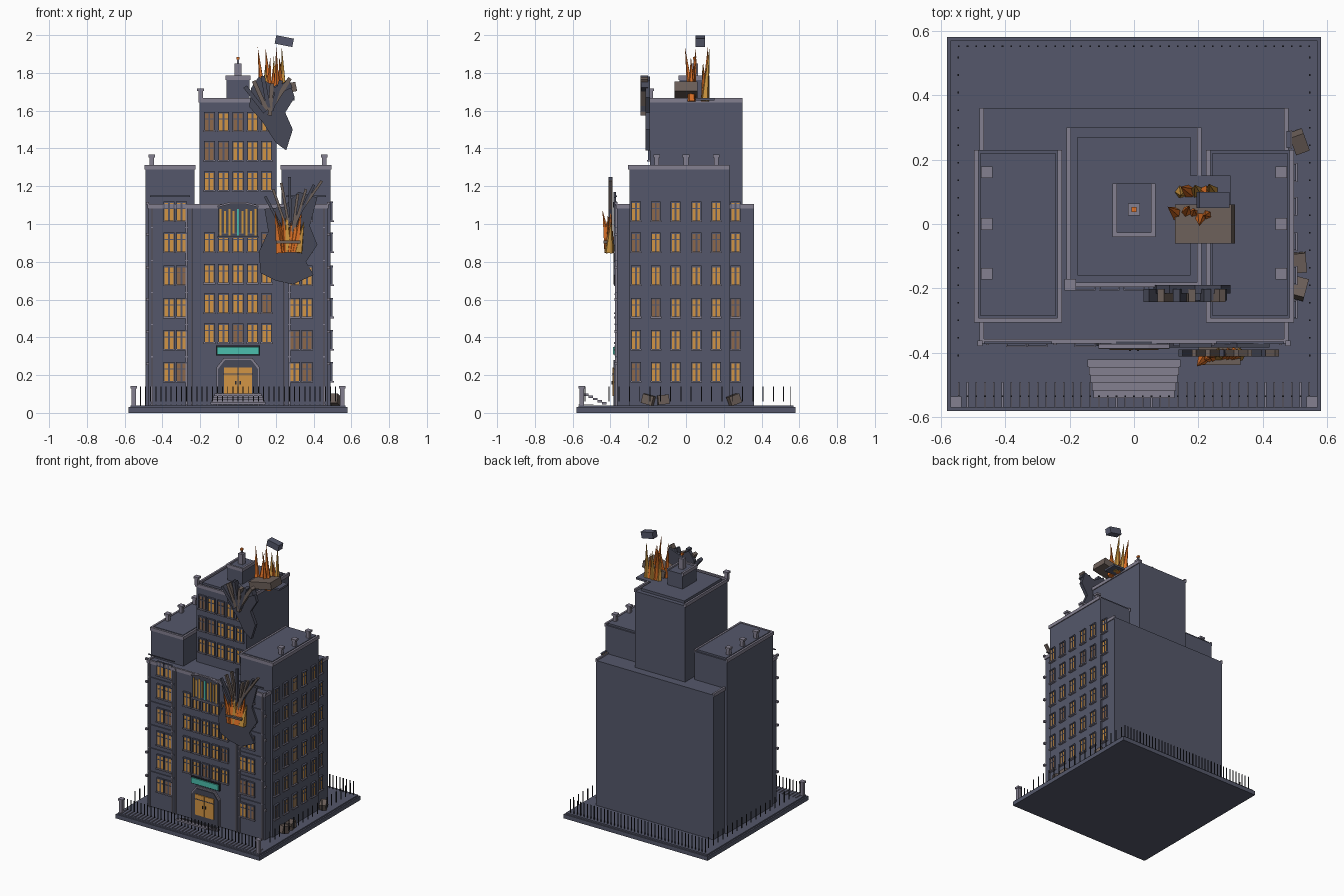
import bpy, bmesh, random
from math import radians
from mathutils import Matrix, Vector, Euler

random.seed(4)
cube = bpy.data.objects.get("Cube")
if cube:
    bpy.data.objects.remove(cube, do_unlink=True)


def material(name, r, g, b):
    m = bpy.data.materials.new(name)
    m.use_nodes = True
    m.diffuse_color = (r, g, b, 1)
    m.node_tree.nodes["Principled BSDF"].inputs["Base Color"].default_value = (r, g, b, 1)
    return m


WALL = material("slate wall", .09, .097, .145)
DARK = material("charred slate", .062, .066, .095)
TRIM = material("mauve stone", .23, .215, .28)
IRON = material("black iron", .02, .022, .03)
LIT = material("lit amber glass", .65, .3, .06)
DIM = material("dim amber glass", .27, .14, .07)
TEAL = material("teal sign", .07, .52, .42)
FIRE = material("orange flame", .75, .17, .02)
GLOW = material("golden flame", .6, .3, .05)
WOOD = material("ashen timber", .15, .115, .1)


class Part:
    """Collects simple solids into one mesh object."""

    def __init__(self, name, *mats):
        self.name, self.mats, self.bm = name, mats, bmesh.new()

    def paint(self, verts, mat):
        for f in {f for v in verts for f in v.link_faces}:
            f.material_index = self.mats.index(mat or self.mats[0])

    def box(self, center, size, mat=None, tilt=(0, 0, 0)):
        turn = Euler([radians(a) for a in tilt]).to_matrix().to_4x4()
        m = Matrix.Translation(center) @ turn @ Matrix.Diagonal((*size, 1))
        self.paint(bmesh.ops.create_cube(self.bm, size=1, matrix=m)["verts"], mat)

    def span(self, x, y, z, mat=None):
        lows, highs = zip(x, y, z)
        self.box([(a + b) / 2 for a, b in zip(lows, highs)],
                 [b - a for a, b in zip(lows, highs)], mat)

    def spike(self, base, height, radius, mat=None, lean=(0, 0)):
        m = Matrix.Translation(base) @ Euler((lean[0], lean[1], random.random())).to_matrix().to_4x4()
        m = m @ Matrix.Translation((0, 0, height / 2))
        new = bmesh.ops.create_cone(self.bm, cap_ends=True, segments=5, radius1=radius,
                                    radius2=0, depth=height, matrix=m)
        self.paint(new["verts"], mat)

    def plate(self, outline, y, depth, mat=None):
        face = self.bm.faces.new([self.bm.verts.new((x, y, z)) for x, z in outline])
        ext = bmesh.ops.extrude_face_region(self.bm, geom=[face])["geom"]
        verts = [g for g in ext if isinstance(g, bmesh.types.BMVert)]
        bmesh.ops.translate(self.bm, verts=verts, vec=(0, depth, 0))
        self.paint(list(face.verts) + verts, mat)

    def done(self):
        bmesh.ops.recalc_face_normals(self.bm, faces=self.bm.faces)
        mesh = bpy.data.meshes.new(self.name)
        self.bm.to_mesh(mesh)
        self.bm.free()
        for m in self.mats:
            mesh.materials.append(m)
        obj = bpy.data.objects.new(self.name, mesh)
        bpy.context.collection.objects.link(obj)


def block(name, x, y, z, mat=WALL):
    p = Part(name, mat)
    p.span(x, y, z)
    p.done()


# Ground slab and the stacked masses
block("ground_slab", (-.58, .58), (-.58, .58), (0, .03))
block("ground_paving", (-.57, .57), (-.57, .57), (.03, .04))
block("main_body", (-.473, .473), (-.365, .36), (.04, 1.095))
block("tower", (-.203, .203), (-.19, .3), (1, 1.65))
block("tower_roof", (-.175, .175), (-.16, .27), (1.65, 1.668))
block("penthouse", (-.06, .06), (-.035, .125), (1.65, 1.775))
block("left_wing", (.23, .49), (-.3, .23), (.04, 1.3))
block("right_wing", (-.49, -.23), (-.3, .23), (.04, 1.3))
block("left_wing_roof", (.243, .477), (-.285, .22), (1.3, 1.313))
block("right_wing_roof", (-.477, -.243), (-.285, .22), (1.3, 1.313))

# Cornices, open at the back
cornice = Part("cornices", TRIM)


def u_trim(x0, x1, front, back, z, w=.014, h=.018):
    cornice.span((x0 - .006, x1 + .006), (front - .006, front + w - .006), (z - h, z + .006))
    for x in (x0 - .006, x1 + .006 - w):
        cornice.span((x, x + w), (front, back), (z - h, z + .006))


u_trim(-.473, .473, -.365, .36, 1.1)
u_trim(-.203, .203, -.19, .3, 1.66)
u_trim(-.06, .06, -.035, .125, 1.78)
for side in (-.36, .36):
    u_trim(side - .13, side + .13, -.3, .23, 1.306)
cornice.done()

# Chimneys and the rooftop pedestal with its beacon
chimneys = Part("chimneys", TRIM)


def chimney(x, y, z):
    chimneys.box((x, y, z + .02), (.024, .024, .05))
    chimneys.box((x, y, z + .05), (.036, .036, .014))


for x in (-.457, .457):
    for y in (-.155, 0, .16):
        chimney(x, y, 1.31)
chimney(-.198, -.188, 1.66)
chimneys.box((0, .045, 1.81), (.036, .036, .08))
chimneys.box((0, .045, 1.86), (.01, .01, .03))
chimneys.done()
beacon = Part("beacon", FIRE)
beacon.box((0, .045, 1.878), (.016, .016, .014))
beacon.done()

# Windows: panes, frame bars and sill on a wall facing front or left
windows = Part("windows", WALL, TRIM, LIT, DIM)


def window(u, wall, z, facing, w=.052, h=.1):
    def bit(du, dz, bw, bh, depth, mat):
        if facing == "front":
            windows.box((u + du, wall - depth / 2, z + dz), (bw, depth, bh), mat)
        else:
            windows.box((wall + depth / 2, u + du, z + dz), (depth, bw, bh), mat)
    glass = DIM if random.random() < .2 else LIT
    bit(0, 0, w, h, .006, glass)
    for s in (-1, 1):
        bit(s * w / 2, 0, .006, h, .011, WALL)
    bit(0, 0, .01, h, .009, WALL)
    bit(0, h * .17, w, .005, .009, WALL)
    bit(0, h / 2, w + .006, .008, .013, WALL)
    bit(0, -h / 2, w + .012, .008, .017, TRIM)


floors = [.215, .385, .555, .725, .9, 1.065]
middle = [-.152, -.077, 0, .077, .152]
for z in floors:
    for x in (-.365, -.3, .3, .365):
        window(x, -.365, z, "front")
    for y in (-.265, -.16, -.055, .055, .16):
        window(y, .49, z, "left", .046)
    window(.262, .473, z, "left", .046)
for x in middle:
    for z in (.42, .577, .735, .9):
        window(x, -.365, z, "front")
    for z in (1.225, 1.385, 1.54):
        window(x, -.19, z, "front")
windows.done()

# Drain pipes and string courses on the facade
facade = Part("pipes_and_courses", TRIM, WALL)
for x in (-.455, -.272, -.245, .245, .272, .455):
    facade.span((x - .005, x + .005), (-.376, -.364), (.04, 1.1))
for z in floors:
    for s in (-1, 1):
        facade.box((s * .36, -.368, z + .082), (.21, .008, .006), WALL)
        facade.box((s * .478, -.37, z + .045), (.016, .016, .014))
facade.done()

# Arched bay with slats and a teal light strip
bay = Part("upper_bay", DARK, TRIM, GLOW, TEAL)
bay.plate([(-.105, .93), (.105, .93), (.105, 1.09), (.05, 1.108), (-.05, 1.108), (-.105, 1.09)], -.378, .014)
for i in range(-4, 5):
    mat = GLOW if i else TEAL
    bay.box((i * .023, -.379, 1.01), (.01, .006, .12 if i % 2 else .14), mat)
for s in (-1, 1):
    bay.box((s * .075, -.38, 1.102), (.07, .014, .01), TRIM, (0, s * 15, 0))
bay.box((0, -.38, 1.111), (.09, .014, .01), TRIM)
bay.box((0, -.38, .93), (.22, .016, .01), TRIM)
bay.done()

# Entrance: chamfered surround, glowing double door, sign, steps
door = Part("entrance", DARK, TRIM, LIT, IRON)
arch = [(-.115, .04), (.115, .04), (.115, .24), (.075, .29), (-.075, .29), (-.115, .24)]
door.plate(arch, -.376, .012, TRIM)
door.plate([(x * .92, .04 + (z - .04) * .96) for x, z in arch], -.383, .012)
for s in (-1, 1):
    door.box((s * .039, -.385, .165), (.072, .008, .15), LIT)
    door.box((s * .012, -.391, .16), (.006, .006, .02), IRON)
door.box((0, -.387, .205), (.152, .008, .005))
door.done()
block("sign_back", (-.116, .116), (-.378, -.364), (.304, .356), IRON)
block("sign", (-.11, .11), (-.386, -.377), (.31, .35), TEAL)
steps = Part("steps", TRIM)
for i in range(5):
    half = .145 - i * .005
    y = -.42 - i * .024
    steps.span((-half, half), (y - .024, y), (.045 + i * .011, .058 + i * .011))
steps.done()

# Perimeter fence, flat front strips and gate posts
fence = Part("fence", IRON, TRIM)
for i in range(-20, 21):
    t = i * .0272
    fence.box((t, .552, .09), (.005, .005, .1))
    fence.box((t, -.535, .1), (.005, .005, .08))
    fence.box((t, -.53, .043), (.005, .08, .005), TRIM)
    if i > -16 and i % 2:
        for s in (-1, 1):
            fence.box((s * .545, t, .1), (.005, .005, .08))
fence.done()
posts = Part("gate_posts", TRIM)
for s in (-1, 1):
    posts.box((s * .553, -.553, .085), (.024, .024, .09))
    posts.box((s * .553, -.553, .135), (.034, .034, .014))
posts.done()

# Blast scars: jagged plates on the tower and the facade
scars = Part("blast_scars", DARK)
scars.plate([(.06, 1.62), (.07, 1.72), (.11, 1.78), (.19, 1.73), (.27, 1.76), (.3, 1.67), (.25, 1.59),
             (.29, 1.5), (.255, 1.39), (.2, 1.43), (.13, 1.54)], -.215, .025)
scars.plate([(.11, .85), (.16, .96), (.14, 1.08), (.24, 1.09), (.32, 1.17), (.42, 1.14), (.38, .99),
             (.42, .89), (.36, .8), (.4, .73), (.29, .68), (.2, .7), (.12, .74)], -.384, .014)
scars.done()

# Broken beams, slabs and flung debris
debris = Part("debris", WOOD, DARK, WALL)
for i in range(6):
    debris.box((.09 + i * .028, -.222, 1.66 + .02 * (i % 3)), (.022, .04, .17),
               WOOD if i % 2 else DARK, (0, i * 14 - 38, 0))
for i in range(8):
    debris.box((.2 + i * .025, -.4, 1.04 + .03 * (i % 4)), (.014, .022, .24),
               WOOD if i % 3 else DARK, (0, i * 9 - 28, 0))
debris.box((.265, -.4, .905), (.13, .075, .014), WOOD)
debris.box((.235, -.22, 1.72), (.1, .035, .04), DARK, (0, -25, 0))
debris.box((.22, 0, 1.71), (.18, .12, .05), WOOD, (0, -12, 0))
debris.box((.235, .1, 1.66), (.13, .1, .014), WALL)
debris.box((.245, .075, 1.968), (.095, .05, .045), WALL, (0, 11, 0))
for y, tilt in ((.255, 20), (-.12, 5), (-.2, -15)):
    debris.box((.512, y, .07), (.045, .06, .05), WOOD, (tilt, 0, tilt))
debris.done()

# Flames on the tower roof and in the facade breach
flames = Part("flames", FIRE, GLOW)
for i in range(10):
    x, y = .135 + .012 * i, .03 + .07 * (i % 2)
    flames.spike((x, y, 1.65), (.29, .2, .24)[i % 3], .022, GLOW if i % 4 == 1 else FIRE,
                 (random.uniform(-.1, .1), random.uniform(-.1, .1)))
for i in range(8):
    flames.spike((.225 + .013 * i, -.405, .85), (.23, .17, .2)[i % 3], .028,
                 GLOW if i % 4 == 3 else FIRE, (0, (i - 3.5) * .06))
flames.done()
